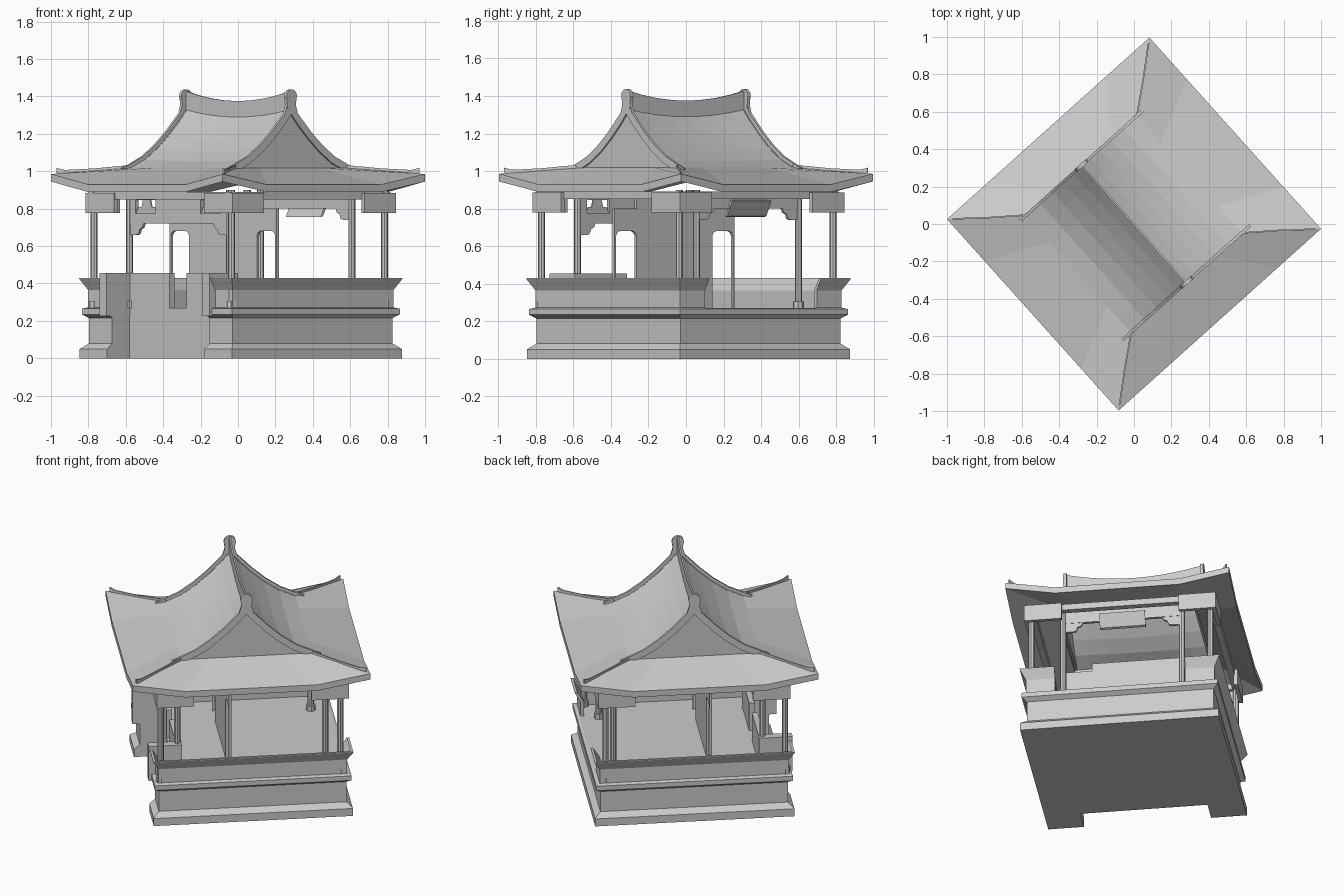
import bpy, bmesh, math
from mathutils import Vector

if "Cube" in bpy.data.objects:
    bpy.data.objects.remove(bpy.data.objects["Cube"])

ROT = math.radians(41.9)


def make(name, bm):
    bmesh.ops.recalc_face_normals(bm, faces=bm.faces[:])
    me = bpy.data.meshes.new(name)
    bm.to_mesh(me)
    bm.free()
    ob = bpy.data.objects.new(name, me)
    ob.rotation_euler.z = ROT
    bpy.context.collection.objects.link(ob)
    return ob


def loft(name, rings):
    """Closed solid through rings of equal vertex count."""
    bm = bmesh.new()
    vs = [[bm.verts.new(p) for p in r] for r in rings]
    n = len(vs[0])
    for a, b in zip(vs, vs[1:]):
        for i in range(n):
            bm.faces.new((a[i], a[(i + 1) % n], b[(i + 1) % n], b[i]))
    bm.faces.new(vs[0][::-1])
    bm.faces.new(vs[-1])
    return make(name, bm)


def rect_loft(name, cx, levels):
    """Square rings given as (half size, z)."""
    return loft(name, [[(sx * h + cx, sy * h, z) for sx, sy in ((-1, -1), (1, -1), (1, 1), (-1, 1))]
                       for h, z in levels])


def box(name, x0, x1, y0, y1, z0, z1):
    r = lambda z: [(x0, y0, z), (x1, y0, z), (x1, y1, z), (x0, y1, z)]
    return loft(name, [r(z0), r(z1)])


def prism(name, pts, axis, lo, hi):
    """Extrude a 2D profile (second value is z) along x or y."""
    f = (lambda p, t: (t, p[0], p[1])) if axis == 'x' else (lambda p, t: (p[0], t, p[1]))
    return loft(name, [[f(p, t) for p in pts] for t in (lo, hi)])


def shell(name, grids, thick):
    """Point grids welded together and thickened downward."""
    bm = bmesh.new()
    for g in grids:
        vs = [[bm.verts.new(p) for p in row] for row in g]
        for a, b in zip(vs, vs[1:]):
            for i in range(len(a) - 1):
                bm.faces.new((a[i], a[i + 1], b[i + 1], b[i]))
    bmesh.ops.remove_doubles(bm, verts=bm.verts[:], dist=1e-4)
    ext = bmesh.ops.extrude_face_region(bm, geom=bm.faces[:], use_keep_orig=True)
    low = [v for v in ext['geom'] if isinstance(v, bmesh.types.BMVert)]
    bmesh.ops.translate(bm, verts=low, vec=(0, 0, -thick))
    return make(name, bm)


def column(name, x, y, z0, z1, r, n=8):
    ring = lambda z: [(x + r * math.cos(2 * math.pi * i / n), y + r * math.sin(2 * math.pi * i / n), z)
                      for i in range(n)]
    return loft(name, [ring(z0), ring(z1)])


def cut(target, c):
    c.hide_render = True
    m = target.modifiers.new('cut', 'BOOLEAN')
    m.operation, m.object, m.solver = 'DIFFERENCE', c, 'EXACT'
    bpy.context.view_layer.objects.active = target
    bpy.ops.object.modifier_apply(modifier='cut')
    bpy.data.objects.remove(c)


# Base with stepped mouldings and thin flared parapet
CX = .02
base = rect_loft('stepped_base', CX, [(.61, 0), (.61, .05), (.574, .08), (.574, .215), (.602, .235),
                                      (.602, .265), (.578, .272), (.578, .365), (.612, .425), (.612, .43)])
cut(base, rect_loft('interior_cutter', CX, [(.556, .27), (.556, .365), (.598, .431), (.598, .6)]))
cut(base, box('rear_opening_cutter', .5, .8, -.40, .40, .27, .6))
cut(base, box('entrance_cutter', -.9, -.43, -.39, .39, -.2, .6))

# Entrance walls and wings, mirrored in y
for s, tag in ((1, 'left'), (-1, 'right')):
    a, b = sorted((s * .068, s * .44))
    box('entrance_wall_' + tag, -.43, -.395, a, b, .26, .455)
    a, b = sorted((s * .385, s * .44))
    box('entrance_wing_' + tag, -.60, -.42, a, b, .225, .455)

# Columns with feet
for x, y in ((-.54, .55), (.56, .55), (-.42, .40), (.49, .365)):
    for s in (1, -1):
        column('column', x, s * y, .27, .90, .019)
        column('column_foot', x, s * y, .27, .305, .03)

# Inner partition with two doorways
box('partition_panel', -.108, -.092, -.272, .272, .27, .85)
box('partition_header', -.108, -.092, -.43, .43, .68, .80)
for s in (1, -1):
    a, b = sorted((s * .418, s * .43))
    box('door_frame', -.108, -.092, a, b, .27, .68)
    for e, d in ((.272, 1), (.418, -1)):
        prism('door_corner', [(s * e, .68), (s * (e + d * .025), .68), (s * (e + d * .008), .672),
                              (s * e, .655)], 'x', -.108, -.092)

# Perimeter beams and corner boards
for s in (1, -1):
    box('long_beam', -.565, .585, s * .55 - .02, s * .55 + .02, .85, .89)
    box('side_beam', CX / 2 + s * .55 - .02, CX / 2 + s * .55 + .02, -.57, .57, .85, .89)
    for t in (1, -1):
        a, b = sorted((CX + s * .36, CX + s * .588))
        box('corner_board_x', a, b, t * .576 - .012, t * .576 + .012, .778, .885)
        a, b = sorted((t * .36, t * .588))
        box('corner_board_y', CX + s * .576 - .012, CX + s * .576 + .012, a, b, .778, .885)

# Lintels with stepped brackets over both openings
bracket = [(0, 0), (.12, 0), (.112, -.02), (.09, -.03), (.08, -.055), (.06, -.06), (0, -.06)]
for x, y, z in ((-.42, .40, .72), (.49, .365, .80)):
    box('lintel', x - .01, x + .01, -y, y, z, .88 if x > 0 else .775)
    if x < 0:
        box('lintel_top', x - .01, x + .01, -y, y, .845, .88)
        for a, b in ((-.40, -.34), (-.18, .18), (.34, .40)):
            box('lintel_panel', x - .01, x + .01, a, b, .775, .845)
    for s in (1, -1):
        prism('lintel_bracket', [(s * (y - p), z + q) for p, q in bracket], 'x', x - .008, x + .008)
        # Cloud-shaped ornament
        if x < 0:
            prism('cloud_ornament', [(s * .26 + p, .775 + q) for p, q in
                  ((-.08, 0), (.08, 0), (.07, .03), (.04, .035), (.03, .07), (-.03, .07),
                   (-.04, .035), (-.07, .03))], 'x', x - .004, x + .004)

# Tilted blank plaque
prism('plaque', [(.47, .755), (.485, .76), (.525, .84), (.51, .845)], 'y', -.14, .14)

# Upper roof with sagging ridge line
prof = [(0, 1.335), (.06, 1.265), (.13, 1.195), (.21, 1.125), (.30, 1.063), (.40, 1.018)]
ys = [-.42 + .84 * i / 8 for i in range(9)]
sag = lambda y: 1 - (y / .42) ** 2
full = [(-x, z) for x, z in prof[:0:-1]] + prof
shell('upper_roof', [[[(x, y, z - .04 * sag(y) * (1 - abs(x) / .40)) for y in ys] for x, z in full]], .025)

# Lower skirt roof with raised corners
grids = []
for s in (1, -1):
    inn = [(-1, 1.018), (-.55, 1.018), (.55, 1.018), (1, 1.018)]
    out = [(-1, .985), (-.56, .928), (.56, .928), (1, .985)]
    grids.append([[(s * .40, .42 * t, z) for t, z in inn], [(s * .727, .687 * t, z) for t, z in out]])
    grids.append([[(.40 * t, s * .42, z) for t, z in inn], [(.727 * t, s * .687, z) for t, z in out]])
shell('skirt_roof', grids, .04)

# Gable walls, thin bargeboards and rounded ridge ends
barge = prof[1:] + [(.445, 1.0)]
for s in (1, -1):
    a, b = sorted((s * .405, s * .418))
    prism('gable_wall', full + [(.40, .99), (-.40, .99)], 'y', a, b)
    a, b = sorted((s * .412, s * .428))
    top = [(.03, 1.36), (.045, 1.31)] + [(x + .012, z + .016) for x, z in barge[1:]]
    bot = [(0, 1.305)] + [(x - .01, z - .018) for x, z in barge]
    for t in (1, -1):
        prism('bargeboard', [(t * x, z) for x, z in [(0, 1.37)] + top + bot[::-1]], 'y', a, b)
    a, b = sorted((s * .410, s * .430))
    bulb = [(.038 * math.cos(math.radians(q)), 1.40 + .038 * math.sin(math.radians(q)))
            for q in range(-30, 211, 30)]
    prism('ridge_end', bulb + [(-.03, 1.33), (.03, 1.33)], 'y', a, b)

# Curved thin ridge
prism('main_ridge', [(y, 1.43 - .055 * sag(y)) for y in ys] + [(y, 1.32 - .045 * sag(y)) for y in ys[::-1]],
      'x', -.005, .005)

# Hip ridges with upturned tips
for sx in (1, -1):
    for sy in (1, -1):
        path = [(.39, .415, 1.022), (.55, .54, 1.003), (.67, .64, .995), (.705, .668, 1.012)]
        w = Vector((sx * .267, -sy * .327, 0)).normalized() * .004
        rings = []
        for i, p in enumerate(path):
            c = Vector((sx * p[0], sy * p[1], p[2]))
            h = .006 if i == 3 else .012
            rings.append([c + w * k + Vector((0, 0, q)) for k, q in ((-1, -.02), (1, -.02), (1, h), (-1, h))])
        loft('hip_ridge', rings)
